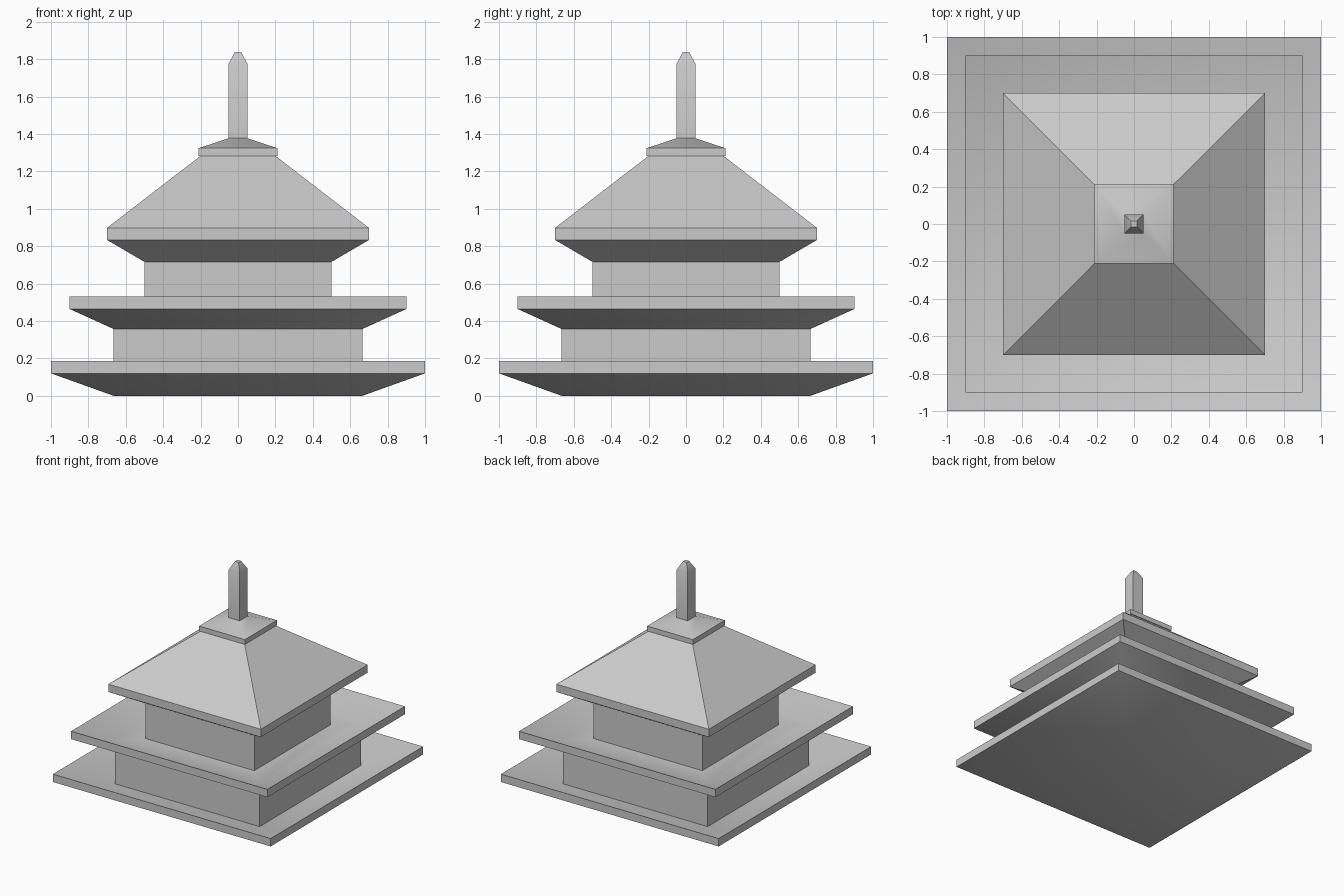
import bpy, bmesh, math

if "Cube" in bpy.data.objects:
    bpy.data.objects.remove(bpy.data.objects["Cube"])


def square_loft(name, profile, cap_bottom=False, cap_top=False):
    """Stack square rings from (half_width, z) pairs and skin them."""
    bm = bmesh.new()
    rings = [[bm.verts.new((sx * w, sy * w, z))
              for sx, sy in ((-1, -1), (1, -1), (1, 1), (-1, 1))]
             for w, z in profile]
    for lo, hi in zip(rings, rings[1:]):
        for i in range(4):
            j = (i + 1) % 4
            bm.faces.new((lo[i], lo[j], hi[j], hi[i]))
    if cap_bottom:
        bm.faces.new(rings[0][::-1])
    if cap_top:
        bm.faces.new(rings[-1])
    bm.normal_update()
    mesh = bpy.data.meshes.new(name)
    bm.to_mesh(mesh)
    bm.free()
    obj = bpy.data.objects.new(name, mesh)
    bpy.context.collection.objects.link(obj)
    # Soften the shallow slopes, keep real edges crisp
    bpy.ops.object.select_all(action='DESELECT')
    obj.select_set(True)
    bpy.context.view_layer.objects.active = obj
    bpy.ops.object.shade_smooth_by_angle(angle=math.radians(35))
    return obj


# Base platform: sloped underside, top dished in towards the walls
square_loft("base_platform", [(0.665, 0), (1.0, 0.12), (1.0, 0.185),
                              (0.665, 0.067)], cap_bottom=True)
# Lower storey walls
square_loft("lower_walls", [(0.665, 0.067), (0.665, 0.357)])
# Middle eave: dished top that levels out around the upper walls
square_loft("middle_eave", [(0.665, 0.357), (0.902, 0.465), (0.902, 0.53),
                            (0.665, 0.424), (0.5, 0.424)])
# Upper storey walls
square_loft("upper_walls", [(0.5, 0.424), (0.5, 0.716)])
# Main roof with eave
square_loft("main_roof", [(0.5, 0.716), (0.7, 0.833), (0.7, 0.898), (0.2, 1.283)])
# Roof cap
square_loft("roof_cap", [(0.2, 1.283), (0.21, 1.283), (0.21, 1.324), (0.052, 1.377)])
# Finial spire
square_loft("spire", [(0.052, 1.377), (0.052, 1.772), (0.017, 1.838)], cap_top=True)
